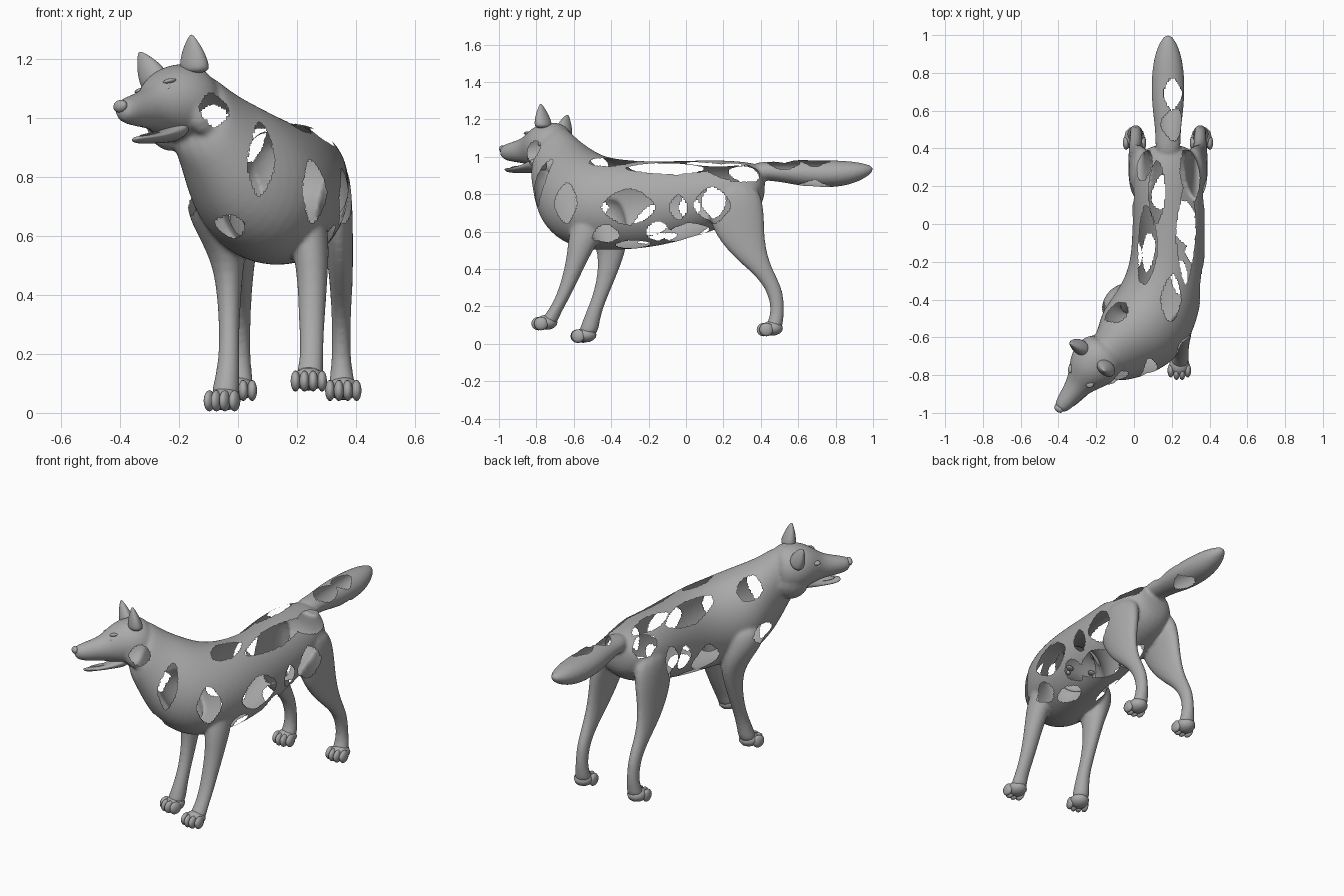
import bpy, bmesh, math
from mathutils import Vector as V

if "Cube" in bpy.data.objects:
    bpy.data.objects.remove(bpy.data.objects["Cube"])

fur = bpy.data.materials.new("grey_fur")
fur.use_nodes = True
GREY = (0.4, 0.4, 0.4, 1)
fur.diffuse_color = GREY
fur.node_tree.nodes["Principled BSDF"].inputs["Base Color"].default_value = GREY


def add_object(name, bm):
    mesh = bpy.data.meshes.new(name)
    bmesh.ops.recalc_face_normals(bm, faces=bm.faces)
    bm.to_mesh(mesh)
    bm.free()
    mesh.materials.append(fur)
    ob = bpy.data.objects.new(name, mesh)
    bpy.context.scene.collection.objects.link(ob)
    return ob


def apply_modifiers(ob):
    dg = bpy.context.evaluated_depsgraph_get()
    ob.data = bpy.data.meshes.new_from_object(ob.evaluated_get(dg))
    ob.modifiers.clear()


def smooth(ob):
    for p in ob.data.polygons:
        p.use_smooth = True


def loft(name, rings, sides=12):
    """Smooth closed tube through rings of (centre, side vector, up vector)."""
    bm = bmesh.new()
    loops = []
    for c, a, b in rings:
        angles = [2 * math.pi * i / sides for i in range(sides)]
        loops.append([bm.verts.new(c + 1.04 * (a * math.cos(t) + b * math.sin(t))) for t in angles])
    for p, q in zip(loops, loops[1:]):
        for i in range(sides):
            j = (i + 1) % sides
            bm.faces.new((p[i], p[j], q[j], q[i]))
    bm.faces.new(loops[0])
    bm.faces.new(loops[-1])
    ob = add_object(name, bm)
    ob.modifiers.new("round", 'SUBSURF').levels = 2
    apply_modifiers(ob)
    smooth(ob)
    return ob


def ball(name, centre, axes, segs=12):
    """Ellipsoid whose three half axes are given as vectors."""
    bm = bmesh.new()
    bmesh.ops.create_uvsphere(bm, u_segments=segs, v_segments=8, radius=1)
    for v in bm.verts:
        v.co = centre + axes[0] * v.co.x + axes[1] * v.co.y + axes[2] * v.co.z
    ob = add_object(name, bm)
    smooth(ob)
    return ob


X, Y, Z = V((1, 0, 0)), V((0, 1, 0)), V((0, 0, 1))

# Torso and neck: top point, bottom point, half width, sideways turn in degrees
TORSO = [
    ((.18, .42, .95), (.18, .43, .78), .09, 0),
    ((.18, .33, .97), (.18, .36, .68), .165, 0),
    ((.18, .18, .98), (.18, .18, .62), .19, 0),
    ((.185, 0, .975), (.185, 0, .56), .188, 0),
    ((.18, -.2, .97), (.18, -.2, .515), .192, -5),
    ((.15, -.35, .98), (.155, -.38, .505), .212, -18),
    ((.09, -.46, 1.0), (.09, -.55, .505), .23, -27),
    ((.01, -.54, 1.045), (.02, -.665, .56), .222, -34),
    ((-.06, -.60, 1.09), (-.055, -.75, .665), .168, -38),
    ((-.115, -.645, 1.14), (-.12, -.785, .82), .133, -38),
    ((-.16, -.68, 1.17), (-.18, -.80, .92), .12, -38),
]
rings = []
for top, bottom, w, turn in TORSO:
    top, bottom = V(top), V(bottom)
    t = math.radians(turn)
    rings.append(((top + bottom) / 2, w * V((math.cos(t), math.sin(t), 0)), (top - bottom) / 2))
skin_parts = [loft("torso", rings, 16)]

# Legs: x, y, z, half width, half depth of level rings
FRONT_LEFT = [(.21, -.46, .76, .08, .12), (.245, -.54, .58, .065, .09), (.253, -.575, .47, .052, .06),
              (.25, -.635, .30, .043, .04), (.25, -.685, .20, .039, .037), (.245, -.72, .145, .043, .042),
              (.24, -.74, .10, .05, .05)]
FRONT_RIGHT = [(-.055, -.47, .80, .10, .11), (-.07, -.46, .70, .115, .13), (-.05, -.42, .60, .085, .11),
               (-.03, -.39, .49, .047, .07), (-.03, -.44, .30, .034, .042), (-.03, -.49, .18, .035, .04),
               (-.04, -.515, .09, .045, .05), (-.045, -.53, .04, .05, .05)]
HIND = [(.125, .25, .87, .065, .13), (.145, .26, .73, .064, .16), (.163, .288, .57, .047, .13),
        (.17, .355, .45, .04, .085), (.17, .43, .36, .034, .053), (.17, .477, .28, .032, .043),
        (.17, .492, .18, .032, .034), (.172, .477, .11, .042, .042), (.175, .46, .075, .05, .05)]


def leg(name, rows):
    return loft(name, [(V(r[:3]), X * r[3], Y * r[4]) for r in rows])


skin_parts += [leg("front_left_leg", FRONT_LEFT), leg("front_right_leg", FRONT_RIGHT)]
for side in (1, -1):
    skin_parts.append(leg("hind_leg", [(.18 + side * r[0], *r[1:]) for r in HIND]))

# Tail: y, z, half width, half height
TAIL = [(.34, .925, .07, .05), (.48, .922, .065, .05), (.60, .915, .082, .07), (.72, .908, .09, .074),
        (.84, .91, .082, .07), (.93, .92, .06, .05), (.985, .93, .03, .025), (1.0, .935, .01, .01)]
skin_parts.append(loft("tail", [(V((.18, y, z)), X * w, Z * h) for y, z, w, h in TAIL]))

# Head frame: turned to its right and tilted
H = V((-.20, -.73, 1.05))
F = V((-.62, -.78, -.05)).normalized()
U = F.cross(V((.76, -.6, .25))).normalized()
L = U.cross(F)


def at(f, l, u):
    return H + F * f + L * l + U * u


# Skull and muzzle: forward, up, half width, half height
SKULL = [(-.12, -.01, .10, .11), (-.05, 0, .138, .135), (.02, 0, .138, .132), (.075, .004, .116, .114),
         (.125, -.002, .087, .09), (.17, -.01, .066, .068), (.24, -.012, .053, .055),
         (.295, -.012, .043, .044), (.325, -.008, .026, .027)]
skin_parts.append(loft("head", [(at(f, 0, u), L * w, U * h) for f, u, w, h in SKULL]))

# Cheek ruffs
for s in (1, -1):
    skin_parts.append(ball("cheek", at(-.02, s * .088, -.055), (F * .09, L * .055, U * .09)))

# Fuse the parts to one continuous skin
bpy.ops.object.select_all(action='DESELECT')
for ob in skin_parts:
    ob.select_set(True)
skin = skin_parts[0]
bpy.context.view_layer.objects.active = skin
bpy.ops.object.join()
skin.name = "body_skin"
rem = skin.modifiers.new("fuse", 'REMESH')
rem.mode, rem.voxel_size = 'VOXEL', .009
soft = skin.modifiers.new("soften", 'SMOOTH')
soft.factor, soft.iterations = .5, 6
apply_modifiers(skin)

# Torn openings: centre and half sizes
FLANK_TEARS = [
    (.36, -.31, .73, .08, .15, .10), (.34, -.15, .59, .1, .07, .07), (.36, -.04, .73, .08, .05, .07),
    (.37, .14, .74, .1, .10, .10), (.32, -.43, .57, .08, .08, .07), (.24, -.63, .75, .09, .08, .11),
    (0, -.18, .65, .08, .11, .10), (0, .02, .73, .08, .06, .08), (0, .15, .76, .1, .07, .09),
    (-.17, -.50, .73, .08, .09, .06), (.07, -.70, .84, .065, .16, .15), (-.02, -.70, .64, .06, .1, .05),
    (-.08, -.82, 1.03, .06, .08, .06),
]
BACK_TEARS = [
    (.28, -.05, .945, .07, .28, .065), (.30, .27, .92, .08, .16, .08), (.21, -.40, 1.0, .07, .16, .07),
    (.06, -.12, .94, .075, .22, .08), (.12, .17, .965, .05, .17, .06), (.05, .32, .91, .06, .10, .08),
    (.20, .69, .91, .06, .11, .14), (.21, .53, .965, .07, .09, .05), (-.09, -.48, .98, .07, .10, .08),
]
BELLY_TEARS = [
    (.28, .02, .58, .13, .14, .08), (.15, .16, .62, .06, .15, .05), (.07, -.13, .55, .045, .13, .06),
    (.26, -.28, .52, .07, .11, .04),
]


def torn(p):
    return any(sum((abs(p[i] - h[i]) / h[i + 3]) ** 1.5 for i in range(3)) < 1
               for h in FLANK_TEARS + BACK_TEARS + BELLY_TEARS)


bm = bmesh.new()
bm.from_mesh(skin.data)
bmesh.ops.delete(bm, geom=[f for f in bm.faces if torn(f.calc_center_median())], context='FACES')
bm.to_mesh(skin.data)
bm.free()
smooth(skin)
skin.data.materials.clear()
skin.data.materials.append(fur)

# Ears, eyes and brows
for s, side in ((1, "left"), (-1, "right")):
    tilt = (L * s * .25 + U).normalized()
    out = (L - U * s * .25).normalized()
    rows = [(0, .06, .045), (.04, .058, .04), (.08, .044, .028), (.115, .022, .014), (.135, .004, .004)]
    loft(side + "_ear", [(at(-.015, s * .085, .08) + tilt * d + F * d * .1, out * w, F * t)
                         for d, w, t in rows], 8)
    ball(side + "_eye", at(.118, s * .066, .042), (F * .016, L * .012, U * .011))
    ball(side + "_brow", at(.105, s * .064, .066), (F * .026, L * .022, U * .009))

# Nose, lower jaw and tongue
ball("nose", at(.318, 0, .006), (F * .018, L * .028, U * .021))
JAW = [(.03, -.085, .075, .045), (.10, -.105, .06, .025), (.18, -.115, .043, .014), (.25, -.115, .032, .011),
       (.285, -.11, .016, .008)]
loft("lower_jaw", [(at(f, 0, u), L * w, U * h) for f, u, w, h in JAW])
ball("tongue", at(.16, 0, -.1), (F * .09, L * .026, U * .006))

# Paws: a pad and four toes each, with x, y, z and sideways turn
PAWS = {"front_left": (.24, -.745, .072, 0), "front_right": (-.045, -.535, .005, -18),
        "hind_left": (.357, .46, .04, 0), "hind_right": (.003, .46, .04, 0)}
for name, (x, y, z, turn) in PAWS.items():
    t = math.radians(turn)
    side, ahead = V((math.cos(t), math.sin(t), 0)), V((math.sin(t), -math.cos(t), 0))
    root = V((x, y, z))
    ball(name + "_paw", root + Z * .043, (side * .054, ahead * .058, Z * .04))
    for i, dx in enumerate((-.045, -.015, .015, .045)):
        reach = .044 if abs(dx) < .03 else .03
        ball(f"{name}_toe_{i + 1}", root + side * dx + ahead * reach + Z * .036,
             (side * .0175, ahead * .038, Z * .036), 10)
